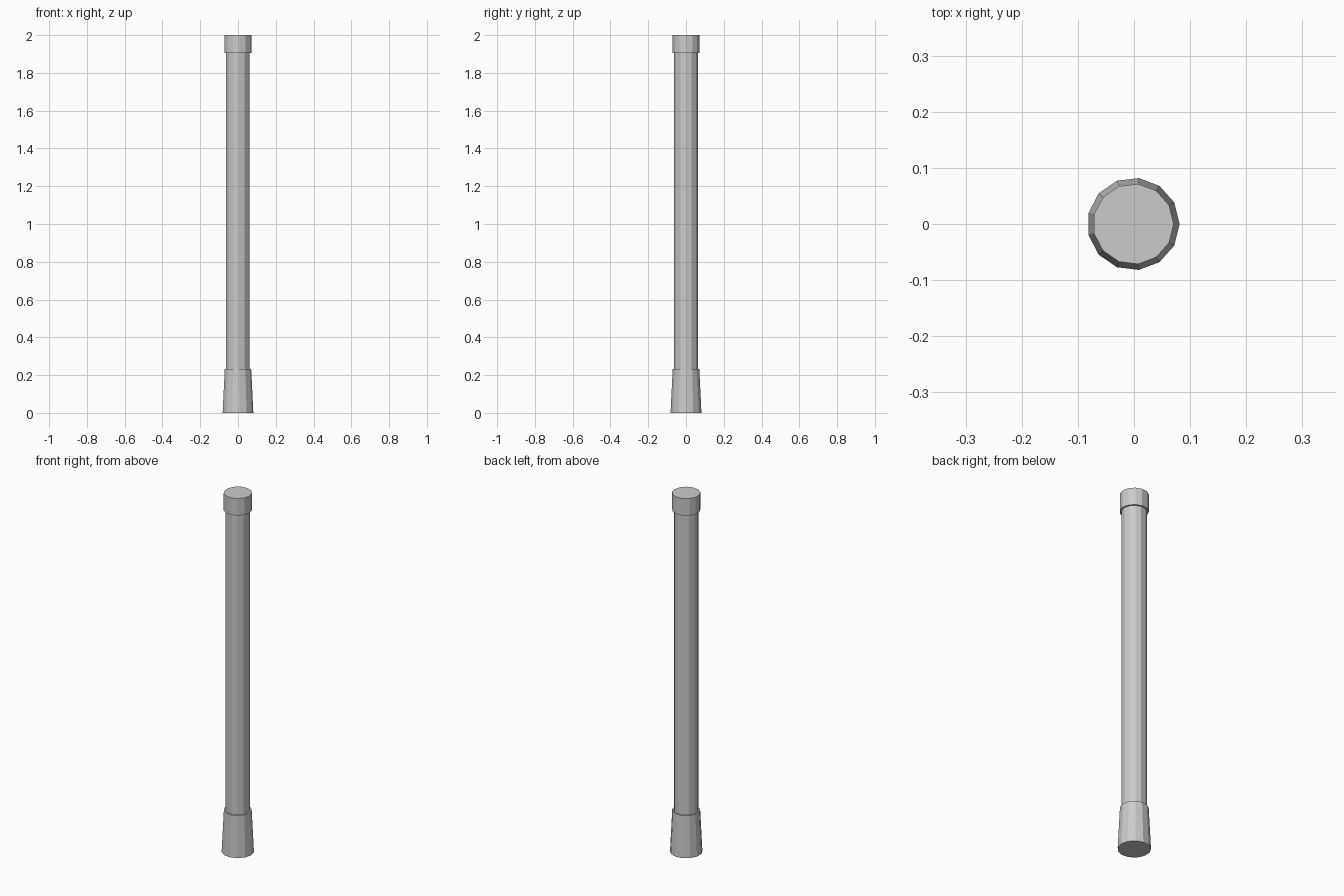
import bpy, bmesh
from math import cos, sin, pi

if "Cube" in bpy.data.objects:
    bpy.data.objects.remove(bpy.data.objects["Cube"])

SIDES = 13
BASE_R = 0.0824
# an odd-sided prism is shifted so the base's bounds are centred on x = 0
X_OFF = -BASE_R * (1 - cos(pi / SIDES)) / 2


def tapered_prism(name, r_bottom, r_top, z_bottom, z_top):
    """Flat-sided closed prism with a corner pointing along +x."""
    bm = bmesh.new()
    rings = []
    for r, z in ((r_bottom, z_bottom), (r_top, z_top)):
        rings.append([bm.verts.new((X_OFF + r * cos(2 * pi * i / SIDES),
                                    r * sin(2 * pi * i / SIDES), z))
                      for i in range(SIDES)])
    low, high = rings
    for i in range(SIDES):
        j = (i + 1) % SIDES
        bm.faces.new((low[i], low[j], high[j], high[i]))
    bm.faces.new(low[::-1])
    bm.faces.new(high)
    mesh = bpy.data.meshes.new(name)
    bm.to_mesh(mesh)
    bm.free()
    obj = bpy.data.objects.new(name, mesh)
    bpy.context.collection.objects.link(obj)
    return obj


# Flared foot, straight shaft, wider top cap
tapered_prism("post_base", BASE_R, 0.071, 0.0, 0.232)
tapered_prism("post_shaft", 0.063, 0.063, 0.225, 1.91)
tapered_prism("post_cap", 0.072, 0.072, 1.905, 2.0)
